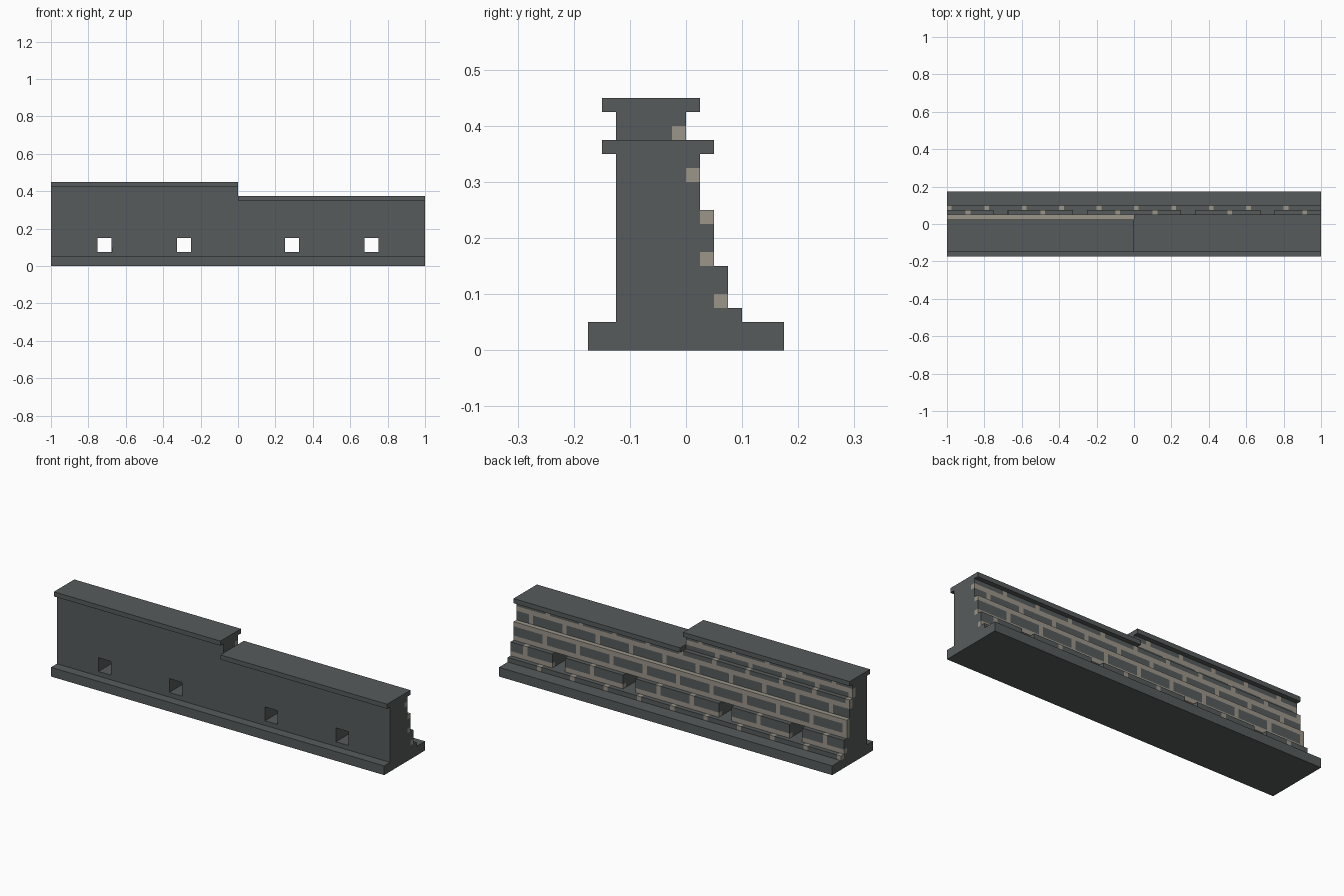
import bpy, bmesh
from mathutils import Vector, Matrix

if "Cube" in bpy.data.objects:
    bpy.data.objects.remove(bpy.data.objects["Cube"])


def material(name, rgb):
    m = bpy.data.materials.new(name)
    m.diffuse_color = (*rgb, 1)
    m.use_nodes = True
    m.node_tree.nodes["Principled BSDF"].inputs["Base Color"].default_value = m.diffuse_color
    return m


STONE = material("dark grey stone", (0.095, 0.105, 0.105))
MORTAR = material("beige mortar", (0.33, 0.305, 0.255))
U = 0.025  # building unit: joint width and step depth


def add_box(bm, x, y, z):
    size = (x[1] - x[0], y[1] - y[0], z[1] - z[0])
    mid = ((x[0] + x[1]) / 2, (y[0] + y[1]) / 2, (z[0] + z[1]) / 2)
    bmesh.ops.create_cube(bm, size=1, matrix=Matrix.Translation(mid) @ Matrix.Diagonal((*size, 1)))


def finish(bm, name, mats):
    mesh = bpy.data.meshes.new(name)
    bm.to_mesh(mesh)
    bm.free()
    for m in mats:
        mesh.materials.append(m)
    bpy.context.collection.objects.link(bpy.data.objects.new(name, mesh))


def slab(name, x, y, z):
    bm = bmesh.new()
    add_box(bm, x, y, z)
    finish(bm, name, [STONE])


# Base plinth and the two coping slabs
slab("base_plinth", (-1, 1), (-0.175, 0.175), (0, 0.05))
slab("high_coping", (-1, 0), (-0.15, 0.025), (0.425, 0.45))
slab("low_coping", (0, 1), (-0.15, 0.05), (0.35, 0.375))

# Stepped wall layers: bottom, top, back face, spans along x (gaps are drain holes)
full = [(-1, 1)]
piers = [(-1, -0.75), (-0.675, -0.325), (-0.25, 0.25), (0.325, 0.675), (0.75, 1)]
layers = [(0.05, 0.075, 0.1, full), (0.075, 0.15, 0.075, piers), (0.15, 0.25, 0.05, full),
          (0.25, 0.35, 0.025, full), (0.35, 0.425, 0.0, [(-1, 0)])]
bm = bmesh.new()
for z0, z1, back, spans in layers:
    for span in spans:
        add_box(bm, span, (-0.125, back), (z0, z1))

# Score the wall along every brick joint and step
x_cuts = {round(-1 + 0.1 * i + d, 3) for i in range(21) for d in (0, U)}
x_cuts |= {x for span in piers for x in span}
cuts = [(0, x) for x in sorted(x_cuts) if -1 < x < 1]
cuts += [(1, U * i) for i in range(-1, 4)]
cuts += [(2, U * i) for i in range(3, 17)]
for axis, pos in cuts:
    n = Vector((0, 0, 0))
    n[axis] = 1
    bmesh.ops.bisect_plane(bm, geom=bm.verts[:] + bm.edges[:] + bm.faces[:], dist=1e-5,
                           plane_co=n * pos, plane_no=n)

# Remove hidden faces where two layers touch, then weld
seen = {}
for f in bm.faces:
    c = f.calc_center_median()
    seen.setdefault(tuple(round(v * 1000) for v in c), []).append(f)
hidden = [f for group in seen.values() if len(group) > 1 for f in group]
bmesh.ops.delete(bm, geom=hidden, context='FACES')
bmesh.ops.remove_doubles(bm, verts=bm.verts[:], dist=1e-4)


# Mortar rule: outer skin of the back, in bed joints or staggered upright joints
def is_mortar(p):
    back = next(b for z0, z1, b, s in layers if z0 <= p.z < z1)
    if p.y < back - U:
        return False
    course = int(p.z / 0.075)
    bed = p.z - course * 0.075 < U
    upright = (p.x + 1 - 0.1 * (course % 2)) % 0.2 < U
    return bed or upright


bm.normal_update()
for f in bm.faces:
    f.material_index = int(is_mortar(f.calc_center_median() - f.normal * 0.005))
finish(bm, "brick_wall", [STONE, MORTAR])
